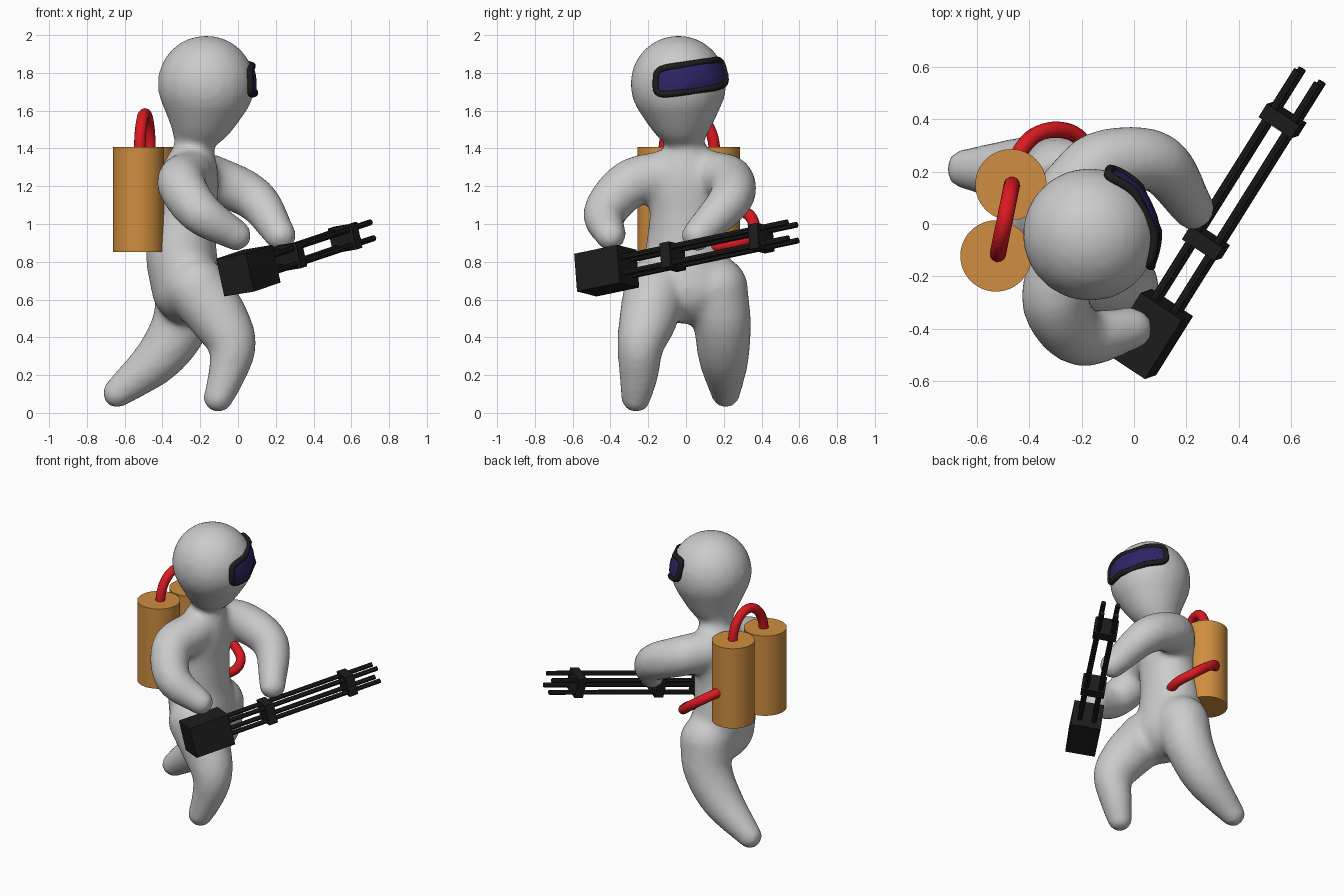
import bpy, bmesh, math
from mathutils import Vector, Matrix

if "Cube" in bpy.data.objects:
    bpy.data.objects.remove(bpy.data.objects["Cube"])


def material(name, rgb):
    m = bpy.data.materials.new(name)
    m.diffuse_color = (*rgb, 1)
    m.use_nodes = True
    m.node_tree.nodes["Principled BSDF"].inputs["Base Color"].default_value = m.diffuse_color
    return m


ORANGE = material("orange", (0.62, 0.27, 0.05))
RED = material("red", (0.7, 0.01, 0.015))
BLACK = material("black", (0.012, 0.012, 0.012))
NAVY = material("navy", (0.025, 0.018, 0.13))


def add_object(name, data, mat=None):
    ob = bpy.data.objects.new(name, data)
    bpy.context.collection.objects.link(ob)
    if mat:
        data.materials.append(mat)
    return ob


def add_mesh(name, bm, mat=None):
    me = bpy.data.meshes.new(name)
    bmesh.ops.recalc_face_normals(bm, faces=bm.faces)
    bm.to_mesh(me)
    bm.free()
    return add_object(name, me, mat)


def catmull(pts, steps):
    pts = [Vector(p) for p in pts]
    ext = [2 * pts[0] - pts[1]] + pts + [2 * pts[-1] - pts[-2]]
    out = []
    for a, b, c, d in zip(ext, ext[1:], ext[2:], ext[3:]):
        for i in range(steps):
            t = i / steps
            out.append(0.5 * (2 * b + (c - a) * t + (2 * a - 5 * b + 4 * c - d) * t * t
                              + (3 * b - a - 3 * c + d) * t ** 3))
    return out + [pts[-1]]


def tube(name, pts, radius, mat, cyclic=False):
    cu = bpy.data.curves.new(name, 'CURVE')
    cu.dimensions = '3D'
    cu.bevel_depth = radius
    cu.bevel_resolution = 4
    cu.use_fill_caps = True
    sp = cu.splines.new('POLY')
    sp.points.add(len(pts) - 1)
    for p, co in zip(sp.points, pts):
        p.co = (*co, 1)
    sp.use_cyclic_u = cyclic
    sp.use_smooth = True
    add_object(name, cu, mat)


# Body: blended chains of ellipsoids (x, y, z, radius x, radius y)
chains = [
    # torso, neck and head
    [(-.27, 0, .66, .19, .26), (-.30, 0, .85, .19, .22), (-.28, 0, 1.05, .17, .195),
     (-.26, 0, 1.23, .16, .20), (-.235, 0, 1.38, .11, .11), (-.235, 0, 1.45, .105, .09),
     (-.19, -.025, 1.58, .18, .175), (-.168, -.04, 1.742, .26, .257)],
    # forward leg, rear leg
    [(-.22, -.16, .66, .17, .17), (-.10, -.20, .50, .155, .155), (-.03, -.24, .36, .128, .125),
     (-.06, -.25, .20, .10, .105), (-.105, -.265, .08, .08, .08)],
    [(-.27, .16, .66, .17, .17), (-.30, .19, .48, .155, .155), (-.42, .20, .29, .13, .135),
     (-.64, .21, .105, .08, .08)],
    # trigger arm, support arm
    [(-.26, -.12, 1.26, .13, .13), (-.30, -.30, 1.21, .13, .13), (-.20, -.43, 1.06, .115, .115),
     (-.01, -.40, .94, .083, .083)],
    [(-.24, .12, 1.26, .13, .13), (-.12, .23, 1.23, .13, .13), (.09, .235, 1.13, .117, .117),
     (.225, .06, .94, .085, .085)],
]
ball = bmesh.new()
bmesh.ops.create_uvsphere(ball, u_segments=20, v_segments=12, radius=1)
ball.verts.index_update()
ball_verts = [v.co.copy() for v in ball.verts]
ball_faces = [[v.index for v in f.verts] for f in ball.faces]
ball.free()
verts, faces = [], []
for chain in chains:
    # Vector addition is per component, so the radii interpolate with the path
    for x, y, z, rx, ry in catmull(chain, 6):
        n, rz = len(verts), min(rx, ry)
        verts += [(x + rx * c.x, y + ry * c.y, z + rz * c.z) for c in ball_verts]
        faces += [[n + i for i in f] for f in ball_faces]
me = bpy.data.meshes.new("body")
me.from_pydata(verts, [], faces)
body = add_object("body", me)
rm = body.modifiers.new("blend", 'REMESH')
rm.mode = 'VOXEL'
rm.voxel_size = 0.02
rm.use_smooth_shade = True
sm = body.modifiers.new("soften", 'SMOOTH')
sm.factor = 0.5
sm.iterations = 12

# Visor: tilted rounded rectangle wrapped round the head
HEAD = Vector((-.168, -.04, 1.742))


def on_head(u, v, r):
    ang = math.radians(23 - 50 * u)
    lift = math.radians(8.5 - 6.5 * u + 16 * v)
    return HEAD + r * Vector((math.cos(lift) * math.cos(ang),
                              math.cos(lift) * math.sin(ang), math.sin(lift)))


def outline(t):
    c, s = math.cos(t), math.sin(t)
    return (math.copysign(abs(c) ** .3, c), math.copysign(abs(s) ** .4, s))


ring = [outline(2 * math.pi * (i + .5) / 64) for i in range(64)]
tube("visor_frame", [on_head(u, v, .262) for u, v in ring], .018, BLACK, True)
bm = bmesh.new()
loops = [[bm.verts.new(on_head(u * k, v * k, .267)) for u, v in ring]
         for k in (1, .8, .6, .4, .2)]
for a, b in zip(loops, loops[1:]):
    for i in range(64):
        bm.faces.new((a[i - 1], a[i], b[i], b[i - 1]))
bm.faces.new(loops[-1])
visor = add_mesh("visor_pane", bm, NAVY)
for p in visor.data.polygons:
    p.use_smooth = True

# Back tanks
for name, x, y in (("left_tank", -.47, .15), ("right_tank", -.527, -.122)):
    bpy.ops.mesh.primitive_cylinder_add(vertices=48, radius=.136, depth=.557,
                                        location=(x, y, 1.13))
    tank = bpy.context.object
    tank.name = name
    tank.data.materials.append(ORANGE)
    bpy.ops.object.shade_smooth_by_angle()

# Hoses: arch between the tanks, and loop from tank to waist
arch = []
for i in range(25):
    a = math.pi * i / 24
    k = .5 + .5 * math.cos(a)
    arch.append((-.52 + .054 * k, -.115 + .265 * k, 1.39 + .192 * math.sin(a)))
tube("tank_hose", arch, .031, RED)
tube("waist_hose", catmull([(-.46, .24, 1.09), (-.39, .33, 1.05), (-.30, .36, .99),
                            (-.21, .33, .92), (-.17, .22, .89), (-.2, .1, .88)], 8), .031, RED)

# Gun frame: local x across, y along the barrels, z up
fwd = Vector((.52, .83, .175)).normalized()
side = fwd.cross(Vector((0, 0, 1))).normalized()
up = side.cross(fwd)
roll = math.radians(8)
side, up = (side * math.cos(roll) + up * math.sin(roll),
            up * math.cos(roll) - side * math.sin(roll))
GUN = Matrix((side, fwd, up)).transposed().to_4x4()
GUN.translation = Vector((.055, -.42, .753))


def gun_box(name, t, size):
    bm = bmesh.new()
    bmesh.ops.create_cube(bm, size=1, matrix=GUN @ Matrix.Translation((0, t, 0))
                          @ Matrix.Diagonal((*size, 1)))
    add_mesh(name, bm, BLACK)


gun_box("gun_housing", 0, (.19, .27, .205))
for n, t in (("rear", .42), ("front", .98)):
    gun_box(n + "_barrel_clamp", t, (.15, .06, .135))

# Four barrels
for i in (-1, 1):
    for k in (-1, 1):
        bm = bmesh.new()
        bmesh.ops.create_cone(
            bm, cap_ends=True, segments=8, radius1=.016, radius2=.016, depth=1.09,
            matrix=GUN @ Matrix.Translation((i * .046, .635, k * .043))
            @ Matrix.Rotation(math.pi / 2, 4, 'X'))
        add_mesh("barrel", bm, BLACK)
